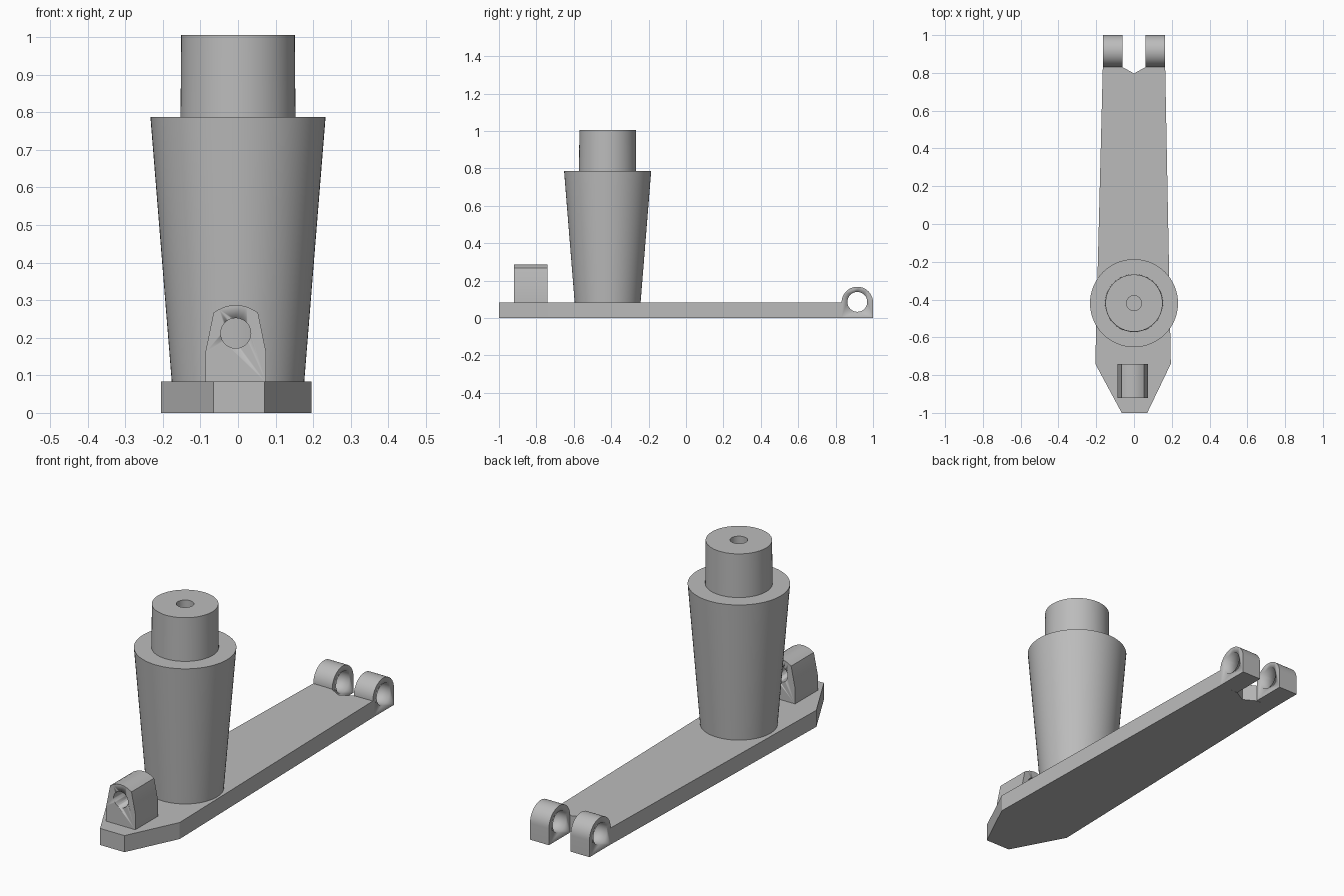
import bpy, bmesh, math
from mathutils import Vector

cube = bpy.data.objects.get("Cube")
if cube:
    bpy.data.objects.remove(cube, do_unlink=True)

grey = bpy.data.materials.new("plain grey")
grey.use_nodes = True
COLOR = (0.5, 0.5, 0.5, 1)
grey.diffuse_color = COLOR
grey.node_tree.nodes["Principled BSDF"].inputs["Base Color"].default_value = COLOR


def finish(name, bm):
    bmesh.ops.remove_doubles(bm, verts=bm.verts, dist=1e-5)
    bmesh.ops.recalc_face_normals(bm, faces=bm.faces)
    mesh = bpy.data.meshes.new(name)
    bm.to_mesh(mesh)
    bm.free()
    mesh.materials.append(grey)
    obj = bpy.data.objects.new(name, mesh)
    bpy.context.collection.objects.link(obj)
    bpy.ops.object.select_all(action='DESELECT')
    obj.select_set(True)
    bpy.context.view_layer.objects.active = obj
    bpy.ops.object.shade_smooth_by_angle(angle=math.radians(25))
    return obj


def prism(name, points, depth):
    """Extrude a closed outline of 3D points along a vector."""
    bm = bmesh.new()
    face = bm.faces.new([bm.verts.new(p) for p in points])
    grown = bmesh.ops.extrude_face_region(bm, geom=[face], use_keep_orig=True)
    moved = [v for v in grown["geom"] if isinstance(v, bmesh.types.BMVert)]
    bmesh.ops.translate(bm, verts=moved, vec=Vector(depth))
    return finish(name, bm)


def arc(cx, cy, r, start, end, n):
    return [(cx + r * math.cos(a), cy + r * math.sin(a))
            for a in (math.radians(start + (end - start) * i / n) for i in range(n + 1))]


def bore(obj, points, depth):
    """Cut a round hole through a part."""
    cutter = prism(obj.name + "_cutter", points, depth)
    cutter.hide_render = True
    cutter.hide_set(True)
    mod = obj.modifiers.new("bore", 'BOOLEAN')
    mod.operation = 'DIFFERENCE'
    mod.solver = 'EXACT'
    mod.object = cutter
    bpy.context.view_layer.objects.active = obj
    bpy.ops.object.modifier_apply(modifier=mod.name)
    bpy.data.objects.remove(cutter, do_unlink=True)


THICK = 0.083

# Tapered base plate with a pointed nose and a notch at the back
outline = [(-0.065, -1), (0.07, -1), (0.195, -0.74), (0.165, 0.835), (0.06, 0.83),
           (0, 0.797), (-0.06, 0.83), (-0.165, 0.835), (-0.205, -0.74)]
prism("base_plate", [(x, y, 0) for x, y in outline], (0, 0, THICK))

# Pair of hinge lugs at the back
for name, x in (("left_hinge_lug", 0.06), ("right_hinge_lug", -0.165)):
    side = [(0.832, 0), (1, 0)] + arc(0.916, THICK, 0.084, 0, 180, 24)
    lug = prism(name, [(x, y, z) for y, z in side], (0.105, 0, 0))
    hole = arc(0.916, 0.086, 0.053, 0, 360, 40)[:-1]
    bore(lug, [(x - 0.05, y, z) for y, z in hole], (0.205, 0, 0))

# Front block with a domed top and a bore along y
MID = -0.006
half = [(0.081, THICK - 0.003), (0.081, 0.16), (0.059, 0.267)]
dome = [(0.059 * t, 0.287 - 0.02 * t * t) for t in (0.75, 0.5, 0.25)]
right = half + dome
front = right + [(0, 0.287)] + [(-x, z) for x, z in reversed(right)]
block = prism("front_block", [(MID + x, -0.92, z) for x, z in front], (0, 0.18, 0))
hole = arc(MID, 0.212, 0.04, 0, 360, 40)[:-1]
bore(block, [(x, -0.97, z) for x, z in hole], (0, 0.28, 0))

# Flared post with a stepped spigot and a blind hole in the top
bm = bmesh.new()
profile = [(0, THICK - 0.003), (0.176, THICK - 0.003), (0.233, 0.787), (0.153, 0.787),
           (0.151, 1.005), (0.04, 1.005), (0.04, 0.79), (0, 0.79)]
verts = [bm.verts.new((r, 0, z)) for r, z in profile]
edges = [bm.edges.new(pair) for pair in zip(verts, verts[1:])]
bmesh.ops.spin(bm, geom=verts + edges, cent=(0, 0, 0), axis=(0, 0, 1),
               angle=math.tau, steps=64, use_merge=True)
post = finish("post", bm)
post.location = (0, -0.419, 0)
